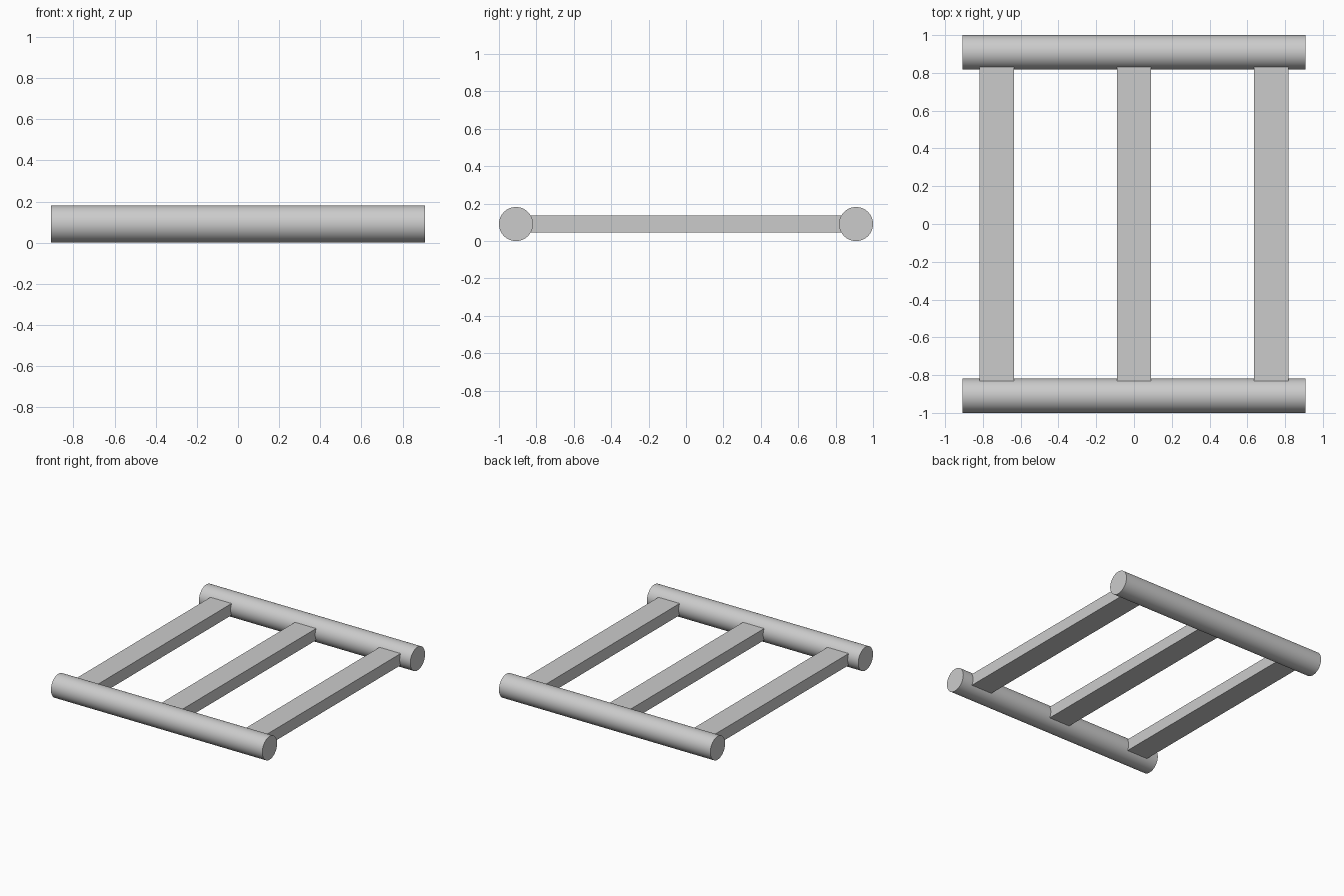
import bpy
from math import pi, radians

if "Cube" in bpy.data.objects:
    bpy.data.objects.remove(bpy.data.objects["Cube"])

U = 1 / 11            # rail radius, the module for all sizes
RAIL_Y = 10 * U       # rail axis distance from centre
LENGTH = 20 * U       # rail length, and slat length between rail axes


def rail(name, y):
    bpy.ops.mesh.primitive_cylinder_add(
        vertices=64, radius=U, depth=LENGTH,
        location=(0, y, U), rotation=(0, pi / 2, 0))
    ob = bpy.context.object
    ob.name = name
    bpy.ops.object.transform_apply(location=False, rotation=True, scale=True)
    bpy.ops.object.shade_smooth_by_angle(angle=radians(30))


def slat(name, x):
    bpy.ops.mesh.primitive_cube_add(size=1, location=(x, 0, U))
    ob = bpy.context.object
    ob.name = name
    ob.scale = (2 * U, LENGTH, U)
    bpy.ops.object.transform_apply(location=False, rotation=False, scale=True)


# Round rails along the front and back
for name, y in (("front_rail", -RAIL_Y), ("back_rail", RAIL_Y)):
    rail(name, y)

# Flat slats joining the rails, ends buried in them
for name, x in (("left_slat", -8 * U), ("middle_slat", 0), ("right_slat", 8 * U)):
    slat(name, x)
